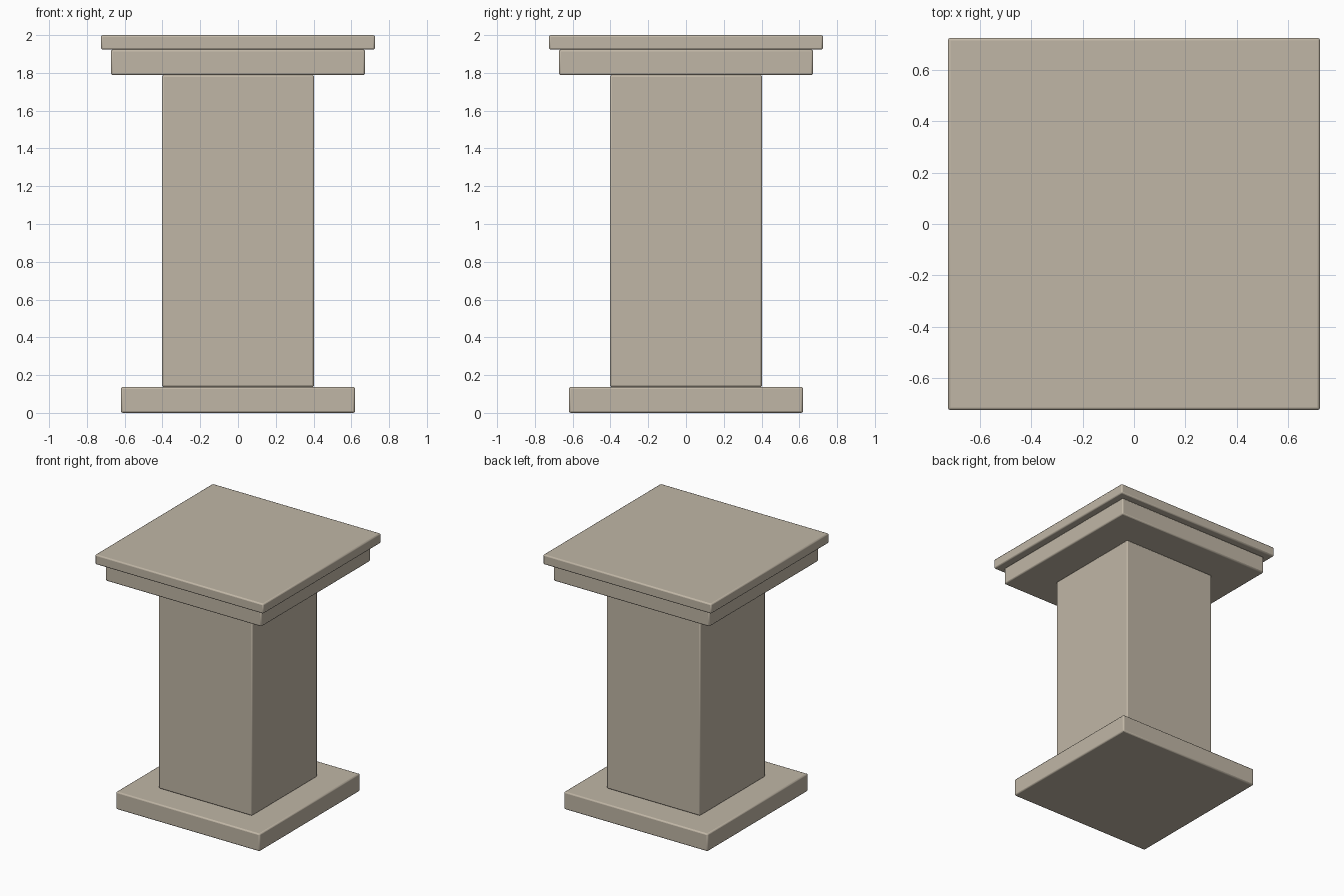
import bpy

default = bpy.data.objects.get("Cube")
if default:
    bpy.data.objects.remove(default, do_unlink=True)

# Warm stone material
STONE = (0.53, 0.47, 0.38, 1.0)
stone = bpy.data.materials.new("stone")
stone.use_nodes = True
stone.diffuse_color = STONE
shader = stone.node_tree.nodes["Principled BSDF"]
shader.inputs["Base Color"].default_value = STONE
shader.inputs["Roughness"].default_value = 0.85


def slab(name, width, bottom, top):
    """Square block between two heights with softened edges."""
    bpy.ops.mesh.primitive_cube_add(size=1, location=(0, 0, (bottom + top) / 2))
    block = bpy.context.object
    block.name = name
    block.scale = (width, width, top - bottom)
    bpy.ops.object.transform_apply(location=False, rotation=False, scale=True)
    block.data.materials.append(stone)
    bevel = block.modifiers.new("soft_edges", 'BEVEL')
    bevel.width = 0.01
    bevel.segments = 2
    bpy.ops.object.shade_smooth_by_angle()
    return block


# Pedestal from the ground up
slab("base_plinth", 1.24, 0.0, 0.137)
slab("shaft", 0.806, 0.137, 1.788)
slab("capital", 1.346, 1.788, 1.923)
slab("top_slab", 1.452, 1.923, 2.0)
